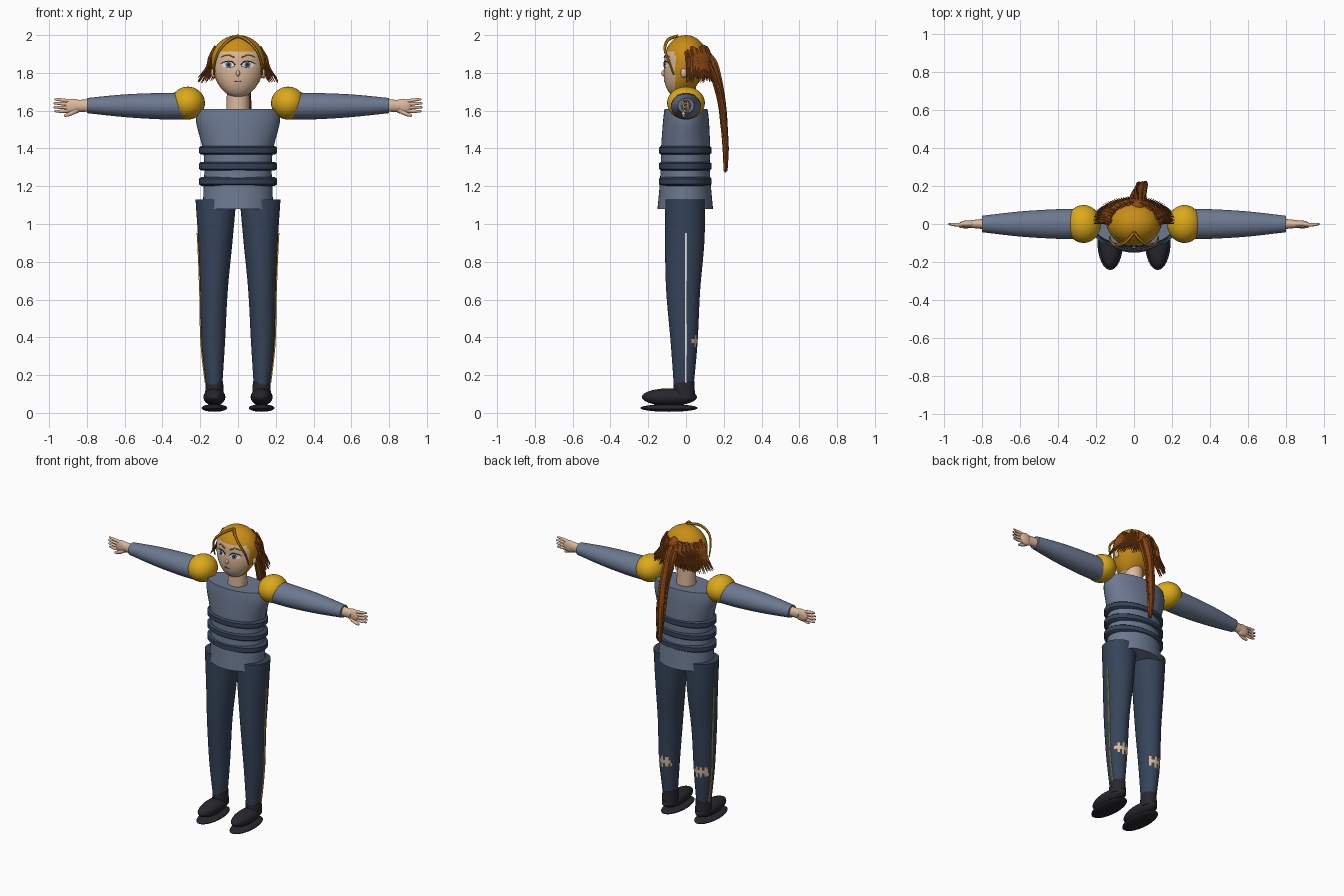
import bpy, bmesh, math, random
from mathutils import Vector

random.seed(4)
if "Cube" in bpy.data.objects:
    bpy.data.objects.remove(bpy.data.objects["Cube"])


def material(name, *rgb):
    m = bpy.data.materials.new(name)
    m.use_nodes = True
    m.diffuse_color = (*rgb, 1)
    m.node_tree.nodes["Principled BSDF"].inputs["Base Color"].default_value = (*rgb, 1)
    return m


skin = material("skin", .72, .48, .33)
shirt = material("slate shirt", .15, .19, .28)
navy = material("navy cloth", .036, .058, .1)
black = material("shoe black", .02, .02, .027)
gold = material("shoulder gold", .72, .4, .01)
blond = material("golden hair", .58, .27, .008)
auburn = material("auburn hair", .26, .065, .008)
white = material("white", .8, .8, .82)
dark = material("dark lines", .025, .018, .015)
iris = material("iris blue", .09, .15, .3)


def finish(ob, *mats):
    for m in mats:
        ob.data.materials.append(m)
    bpy.ops.object.select_all(action="DESELECT")
    ob.select_set(True)
    bpy.context.view_layer.objects.active = ob
    bpy.ops.object.shade_smooth_by_angle(angle=math.radians(40))
    return ob


def from_bmesh(bm, name, *mats):
    bmesh.ops.recalc_face_normals(bm, faces=bm.faces)
    me = bpy.data.meshes.new(name)
    bm.to_mesh(me)
    bm.free()
    ob = bpy.data.objects.new(name, me)
    bpy.context.collection.objects.link(ob)
    return finish(ob, *mats)


def smooth_path(pts, n):
    """Catmull-Rom resampling of tuples."""
    out = []
    for i in range(len(pts) - 1):
        quad = (pts[max(i - 1, 0)], pts[i], pts[i + 1], pts[min(i + 2, len(pts) - 1)])
        for k in range(n):
            t = k / n
            out.append(tuple(.5 * (2*b + (c-a)*t + (2*a-5*b+4*c-d)*t*t + (3*b-a-3*c+d)*t**3)
                             for a, b, c, d in zip(*quad)))
    return out + [pts[-1]]


def loft(name, sections, mats, seg=40, rule=None, sideways=False):
    """Capped stack of ellipses (height, cx, cy, rx, ry)."""
    bm = bmesh.new()
    rings = []
    for z, cx, cy, rx, ry in sections:
        ring = []
        for k in range(seg):
            a = math.tau * k / seg
            p = (cx + rx * math.cos(a), cy + ry * math.sin(a), z)
            ring.append(bm.verts.new((p[2], p[1], p[0]) if sideways else p))
        rings.append(ring)
    for lo, hi in zip(rings, rings[1:]):
        for k in range(seg):
            j = (k + 1) % seg
            bm.faces.new((lo[k], lo[j], hi[j], hi[k]))
    bm.faces.new(rings[0])
    bm.faces.new(rings[-1])
    if rule:
        for f in bm.faces:
            f.material_index = rule(f.calc_center_median())
    return from_bmesh(bm, name, *mats)


def ball(name, loc, size, mat):
    bpy.ops.mesh.primitive_uv_sphere_add(segments=32, ring_count=18, location=loc)
    ob = bpy.context.object
    ob.name = name
    ob.scale = size
    return finish(ob, mat)


def tubes(name, strands, width, mat, tip=.25, start=1, res=1):
    """Tapered tubes along point lists, as one mesh."""
    cu = bpy.data.curves.new(name, "CURVE")
    cu.dimensions = "3D"
    cu.bevel_depth = width
    cu.bevel_resolution = res
    cu.use_fill_caps = True
    for pts in strands:
        pts = smooth_path([tuple(p) for p in pts], 4)
        sp = cu.splines.new("POLY")
        sp.points.add(len(pts) - 1)
        for i, p in enumerate(pts):
            sp.points[i].co = (*p, 1)
            t = i / (len(pts) - 1)
            sp.points[i].radius = start + (tip - start) * t ** 2
    ob = bpy.data.objects.new(name, cu)
    bpy.context.collection.objects.link(ob)
    bpy.ops.object.select_all(action="DESELECT")
    ob.select_set(True)
    bpy.context.view_layer.objects.active = ob
    bpy.ops.object.convert(target="MESH")
    return finish(bpy.context.object, mat)


# Torso and belts
loft("shirt", smooth_path([(1.08, 0, -.004, .186, .147), (1.2, 0, -.004, .182, .136),
     (1.3, 0, -.004, .178, .13), (1.4, 0, -.002, .187, .13),
     (1.54, 0, 0, .222, .122), (1.61, 0, 0, .215, .114)], 5), [shirt])
for i, z in enumerate((1.225, 1.306, 1.39)):
    loft(f"belt_{i + 1}", [(z + dz, 0, -.004, .207 - e, .14 - e) for dz, e in
         ((-.023, .012), (-.014, 0), (.014, 0), (.023, .012))], [navy])
loft("neck", [(1.58, 0, -.005, .062, .06), (1.74, 0, -.005, .058, .058)], [skin])


# Head: an egg with hair behind and above the face
def head_section(z):
    t = (z - 1.865) / .135 if z > 1.865 else (1.865 - z) / .195
    r = .14 * math.sqrt(max(1 - t ** (2 if z > 1.865 else 1.8), 0)) + .0005
    return z, 0, -.04 * max(0, min(1, (1.85 - z) / .18)), r, r * .82


def on_face(x, z, off=.003):
    _, _, cy, rx, ry = head_section(z)
    return x, cy - ry * math.sqrt(max(0, 1 - (x / rx) ** 2)) - off, z


loft("head", [head_section(1.835 - .165 * math.cos(math.pi * i / 44)) for i in range(45)],
     [blond, skin], 64, lambda c: int((c.y < -.058 and c.z < 1.91) or c.z < 1.70))


def face_plate(name, cx, cz, w, h, mat, off):
    bm = bmesh.new()
    hub = bm.verts.new(on_face(cx, cz, off))
    rim = [bm.verts.new(on_face(cx + w * math.cos(a), cz + h * math.sin(a), off))
           for a in (math.tau * k / 24 for k in range(24))]
    for k in range(24):
        bm.faces.new((hub, rim[k], rim[(k + 1) % 24]))
    from_bmesh(bm, name, mat)


def face_line(name, pts, width, mat):
    tubes(name, [[on_face(x, z, .002) for x, z in pts]], width, mat, .5)


face_line("mouth", [(-.02, 1.757), (0, 1.753), (.02, 1.757)], .002, dark)
face_line("nose_line", [(-.008, 1.792), (0, 1.787), (.008, 1.792)], .002, dark)
ball("nose", on_face(0, 1.798, 0), (.01, .012, .017), skin)

for s, side in ((1, "left"), (-1, "right")):
    # Face details
    face_plate(side + "_eye_white", s * .051, 1.843, .034, .016, white, .003)
    face_plate(side + "_iris", s * .05, 1.843, .016, .016, iris, .005)
    face_plate(side + "_pupil", s * .05, 1.843, .008, .009, dark, .007)
    face_line(side + "_upper_lash", [(s * x, z) for x, z in
              ((.015, 1.842), (.03, 1.857), (.05, 1.862), (.072, 1.858), (.092, 1.848))], .0035, dark)
    face_line(side + "_lower_lash", [(s * x, z) for x, z in
              ((.02, 1.835), (.05, 1.826), (.08, 1.836))], .0015, dark)
    face_line(side + "_brow", [(s * x, z) for x, z in
              ((.02, 1.883), (.055, 1.896), (.09, 1.884))], .004, blond)
    ball(side + "_ear", (s * .13, -.012, 1.8), (.014, .016, .026), skin)
    tubes(side + "_front_lock", [[(0, -.045, 1.995), (s * .045, -.095, 1.975),
          (s * .095, -.112, 1.925), (s * .122, -.09, 1.86), (s * .128, -.065, 1.79)]], .009, blond, .4)

    # Arm
    loft(side + "_sleeve", smooth_path([(s * x, z, 0, rz, ry) for x, z, rz, ry in
         ((.25, 1.625, .07, .08), (.4, 1.624, .07, .078), (.6, 1.626, .06, .066),
          (.8, 1.627, .04, .043))], 5), [shirt], sideways=True)
    ball(side + "_shoulder_pad", (s * .265, 0, 1.64), (.09, .1, .087), gold)
    loft(side + "_wrist", [(s * .78, 1.627, 0, .032, .028), (s * .86, 1.625, 0, .032, .02)],
         [skin], 24, sideways=True)
    ball(side + "_palm", (s * .872, 0, 1.623), (.05, .019, .04), skin)
    tubes(side + "_fingers", [[(s * .88, 0, 1.648 - .016 * i), (s * .935, -.004, 1.657 - .02 * i),
          (s * (.97 + .006 * (i in (1, 2))), 0, 1.66 - .021 * i)] for i in range(4)],
          .0105, skin, .45, res=3)
    tubes(side + "_thumb", [[(s * .85, -.005, 1.605), (s * .885, -.012, 1.585),
          (s * .92, -.012, 1.573)]], .013, skin, .5, res=3)

    # Trouser leg with a ragged tear behind the calf
    leg = smooth_path([(.15, s * .126, -.012, .043, .053), (.37, s * .131, -.01, .062, .071),
                       (.65, s * .127, -.015, .073, .09), (.9, s * .12, -.007, .09, .104),
                       (1.13, s * .117, -.004, .108, .106)], 24)

    def torn(c):
        u = abs(c.x - s * .135)
        ragged = .012 + .022 * (int((c.x + 1) * 70) % 2)
        return int(c.y > .02 and u < .05 and abs(c.z - .38) < ragged * (1.2 - u * 8))

    loft(side + "_trouser_leg", leg, [navy, skin], 56, torn)

    # Raised side piping: white edge, gold flanks
    bm = bmesh.new()
    rows = []
    for z, cx, cy, rx, ry in leg:
        if .155 < z < .955:
            edge = cx + s * rx
            rows.append([bm.verts.new((edge + s * d, y, z)) for d, y in
                         ((-.008, -.004), (.006, -.004), (.006, .004), (-.008, .004))])
    for lo, hi in zip(rows, rows[1:]):
        for k in range(3):
            f = bm.faces.new((lo[k], lo[k + 1], hi[k + 1], hi[k]))
            f.material_index = int(k == 1)
    from_bmesh(bm, side + "_piping", gold, white)

    # Shoe
    x = s * .125
    loft(side + "_ankle", [(.08, x, -.01, .05, .058), (.17, x, -.01, .046, .054)], [black])
    ball(side + "_shoe", (x, -.088, .084), (.058, .146, .046), black)
    ball(side + "_sole", (x, -.09, .026), (.068, .152, .02), black)

# Swept back hair around the head
ring = []
for i in range(58):
    a = math.radians(-8 + 196 * i / 57)
    c, n = math.cos(a), math.sin(a)
    j = random.uniform(-.015, .015)
    ring.append([(.118 * c, .01 + .098 * n, 1.925 + j), (.148 * c, .02 + .105 * n, 1.885),
                 (.165 * c, .02 + .108 * n, 1.83), (.212 * c, .02 + .125 * n, 1.76 + j)])
tubes("back_hair_strands", ring, .0095, auburn, .15)

# Ponytail
ball("ponytail_knot", (.02, .085, 1.9), (.042, .045, .05), auburn)
tail = [(.015, .07, 1.93), (.02, .125, 1.86), (.025, .16, 1.76), (.035, .187, 1.65),
        (.042, .203, 1.52), (.046, .212, 1.4), (.05, .21, 1.28)]
spread = (1.1, 1.2, 1, .85, .8, .65, .35)
strands = []
for i in range(30):
    a, r = random.uniform(0, math.tau), random.uniform(.012, .034)
    strands.append([Vector(p) + Vector((r * k * math.cos(a + .25 * q), .75 * r * k * math.sin(a + .25 * q),
                    random.uniform(-.008, .012))) for q, (p, k) in enumerate(zip(tail, spread))])
tubes("ponytail_strands", strands, .009, auburn, .4)
tubes("ponytail_core", [tail], .026, auburn, .3, res=3)
